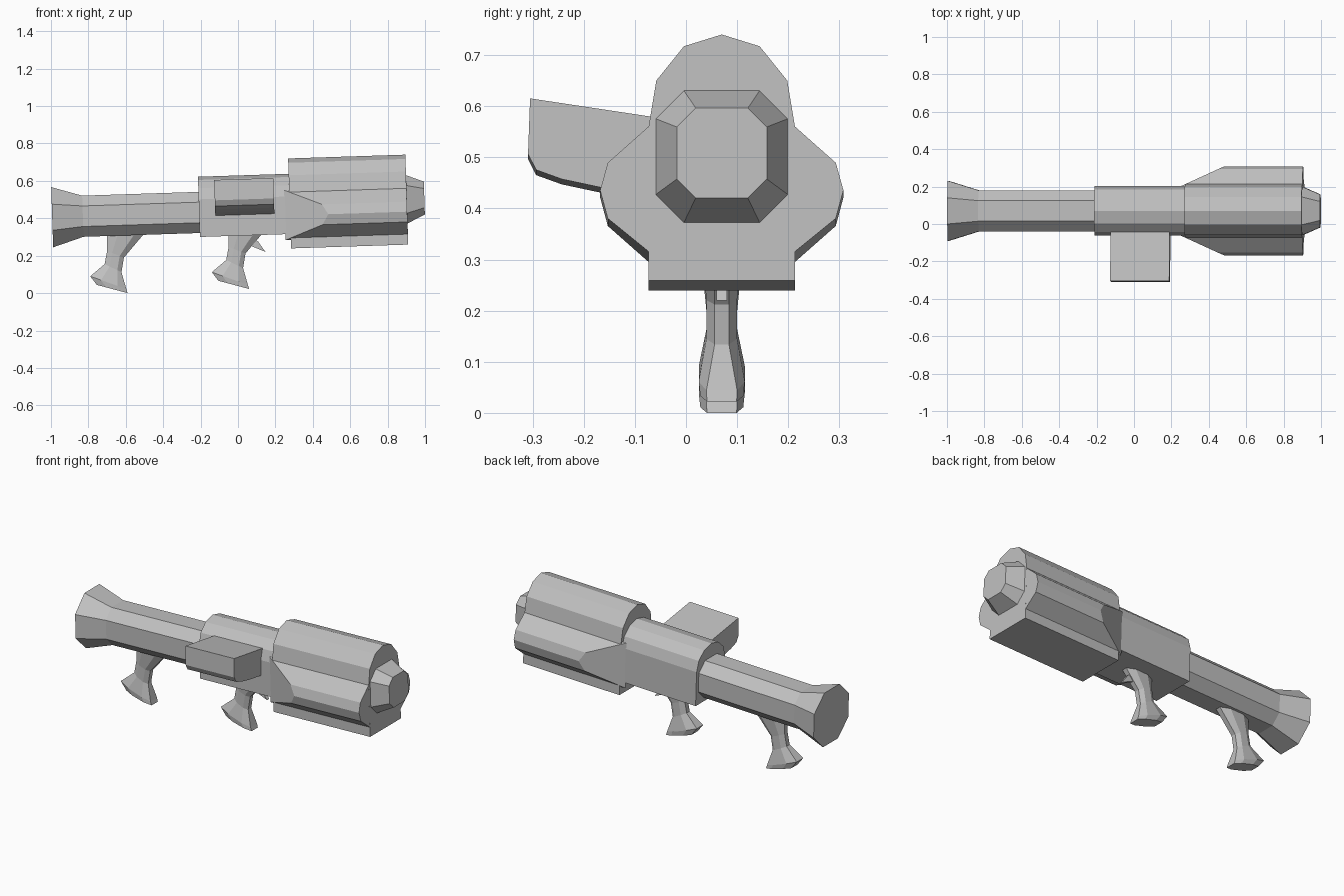
import bpy, bmesh, math
from mathutils import Vector

if "Cube" in bpy.data.objects:
    bpy.data.objects.remove(bpy.data.objects["Cube"])

AXIS_Y, AXIS_Z = 0.07, 0.438
TILT = math.radians(1.86)

grey = bpy.data.materials.new("metal_grey")
grey.diffuse_color = (0.53, 0.53, 0.53, 1)
grey.use_nodes = True
grey.node_tree.nodes["Principled BSDF"].inputs["Base Color"].default_value = grey.diffuse_color


def tilted(u, y, v):
    """Point along the slightly raised barrel axis: u along, y sideways, v up."""
    c, s = math.cos(TILT), math.sin(TILT)
    return Vector((u * c - v * s, AXIS_Y + y, AXIS_Z + u * s + v * c))


def loft(name, rings):
    """Closed solid skinned through rings with equal point counts."""
    bm = bmesh.new()
    vs = [[bm.verts.new(p) for p in ring] for ring in rings]
    n = len(vs[0])
    for a, b in zip(vs, vs[1:]):
        for i in range(n):
            j = (i + 1) % n
            bm.faces.new((a[i], a[j], b[j], b[i]))
    bm.faces.new(vs[0][::-1])
    bm.faces.new(vs[-1])
    bmesh.ops.recalc_face_normals(bm, faces=bm.faces)
    me = bpy.data.meshes.new(name)
    bm.to_mesh(me)
    bm.free()
    me.materials.append(grey)
    ob = bpy.data.objects.new(name, me)
    bpy.context.collection.objects.link(ob)
    return ob


def octagon(u, half, corner, lift=0.0):
    h, c = half, corner
    pts = [(h, -c), (h, c), (c, h), (-c, h), (-h, c), (-h, -c), (-c, -h), (c, -h)]
    return [tilted(u, y, v + lift) for y, v in pts]


def prism(name, profile, u0, u1):
    return loft(name, [[tilted(u, y, v) for y, v in profile] for u in (u0, u1)])


def mirrored(half):
    """Complete a half profile whose first point lies on the centre line."""
    return half + [(-y, v) for y, v in reversed(half) if y > 0]


# Rear tube with flared end
loft("rear_tube", [octagon(-0.994, 0.161, 0.07),
                   octagon(-0.83, 0.11, 0.055),
                   octagon(-0.15, 0.11, 0.055)])

# Middle body with an arched top
prism("middle_body", mirrored([(0, 0.191), (0.066, 0.174), (0.114, 0.13),
                               (0.132, 0.07), (0.132, -0.131)]), -0.208, 0.30)

# Large front housing
prism("front_housing", mirrored([(0, 0.273), (0.074, 0.25), (0.128, 0.183),
                                 (0.143, 0.093), (0.143, -0.208)]), 0.277, 0.904)

# Side pods, cut obliquely at the rear
pod = [(0.13, 0.105), (0.143, 0.093), (0.223, 0.022), (0.238, -0.032),
       (0.223, -0.087), (0.143, -0.152), (0.13, -0.163)]
for side, label in ((1, "left"), (-1, "right")):
    rear = [tilted(0.277 + (y - 0.143) / 0.095 * 0.205, side * y, v) for y, v in pod]
    front = [tilted(0.9038, side * y, v) for y, v in pod]
    loft("side_pod_" + label, [rear, front])

# Tapered muzzle
loft("muzzle", [octagon(0.88, 0.129, 0.074, 0.034),
                octagon(0.904, 0.129, 0.074, 0.034),
                octagon(0.998, 0.088, 0.051, 0.038)])

# Side box
prism("side_box", [(-0.09, 0.128), (-0.375, 0.171), (-0.379, 0.062),
                   (-0.363, 0.031), (-0.313, 0.013), (-0.238, -0.003),
                   (-0.09, -0.026)], -0.122, 0.194)

# Grips: left point, right point, half width, edge width
stations = [((-0.70, 0.34), (-0.483, 0.34), 0.044, 0.016),
            ((-0.70, 0.225), (-0.61, 0.19), 0.030, 0.014),
            ((-0.713, 0.155), (-0.623, 0.112), 0.030, 0.014),
            ((-0.79, 0.09), (-0.597, 0.022), 0.045, 0.030),
            ((-0.755, 0.044), (-0.59, 0.0), 0.042, 0.029)]


def grip(name, dx, dz):
    rings = []
    for left, right, half, edge in stations:
        ring = []
        for t, y in ((0, -edge), (0.3, -half), (0.75, -half), (1, -edge),
                     (1, edge), (0.75, half), (0.3, half), (0, edge)):
            x = left[0] + (right[0] - left[0]) * t
            z = left[1] + (right[1] - left[1]) * t
            ring.append((x + dx, AXIS_Y + y, z + dz))
        rings.append(ring)
    loft(name, rings)


grip("rear_grip", 0, 0)
grip("front_grip", 0.65, 0.022)

# Trigger spike
trigger = [(0.075, 0.25), (0.147, 0.22), (0.108, 0.275), (0.085, 0.29)]
loft("trigger", [[(x, AXIS_Y + y, z) for x, z in trigger] for y in (-0.01, 0.01)])
